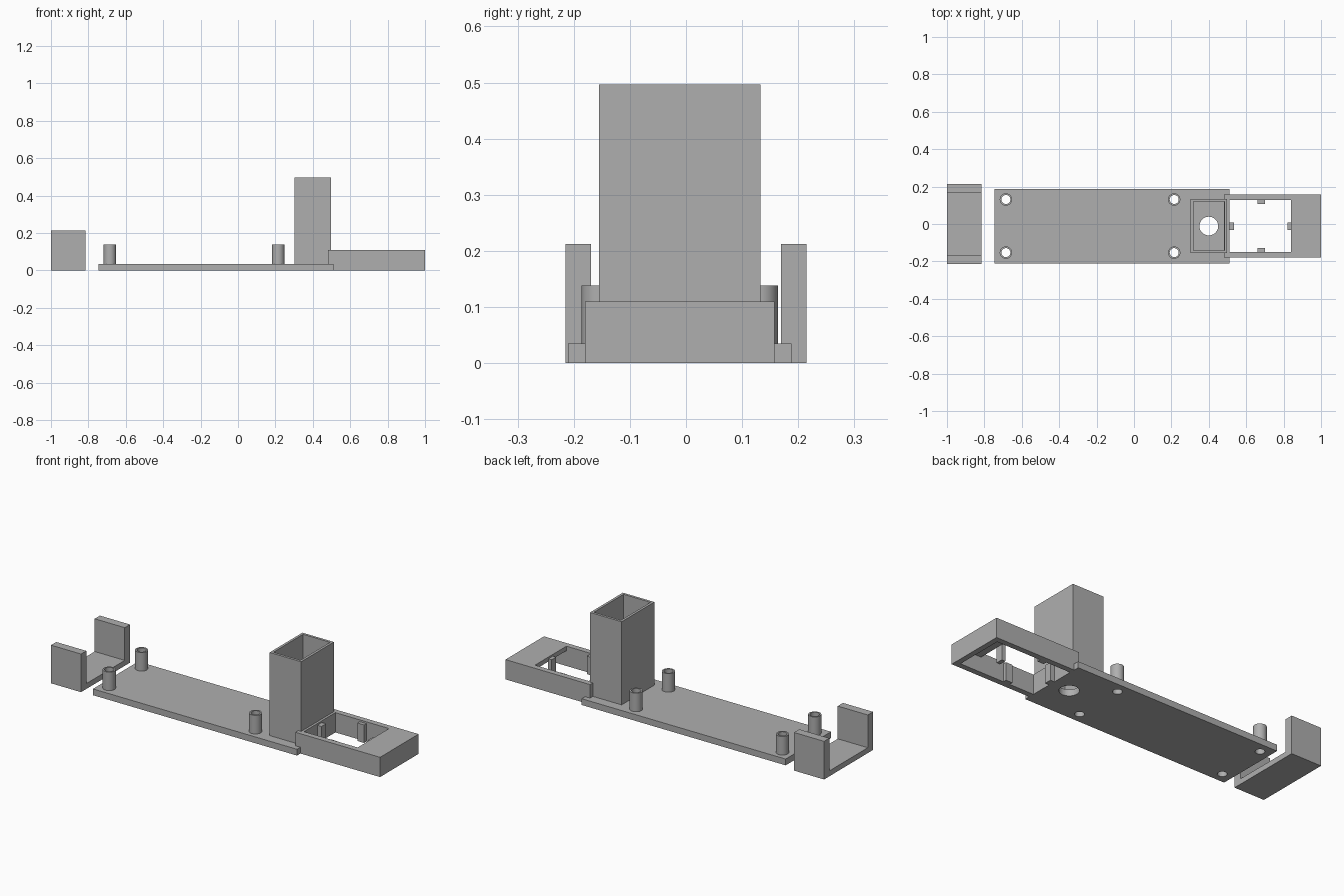
import bpy
import math

cube = bpy.data.objects.get("Cube")
if cube:
    bpy.data.objects.remove(cube, do_unlink=True)

grey = bpy.data.materials.new("plain grey")
grey.use_nodes = True
colour = (0.43, 0.43, 0.43, 1)
grey.diffuse_color = colour
grey.node_tree.nodes["Principled BSDF"].inputs["Base Color"].default_value = colour

MID_Y = -0.011  # centre line of the plate, tower and frame


def box(name, x, y, z):
    """Box from (low, high) pairs on each axis."""
    spans = (x, y, z)
    bpy.ops.mesh.primitive_cube_add(size=1, location=[(a + b) / 2 for a, b in spans])
    ob = bpy.context.object
    ob.name = name
    ob.scale = [b - a for a, b in spans]
    bpy.ops.object.transform_apply(location=False, rotation=False, scale=True)
    ob.data.materials.append(grey)
    return ob


def cylinder(name, x, y, radius, z):
    bpy.ops.mesh.primitive_cylinder_add(vertices=48, radius=radius, depth=z[1] - z[0],
                                        location=(x, y, (z[0] + z[1]) / 2))
    ob = bpy.context.object
    ob.name = name
    ob.data.materials.append(grey)
    return ob


def cut(target, *cutters):
    """Subtract each cutter and throw it away."""
    for cutter in cutters:
        mod = target.modifiers.new("cut", 'BOOLEAN')
        mod.object = cutter
        mod.solver = 'EXACT'
        bpy.context.view_layer.objects.active = target
        bpy.ops.object.modifier_apply(modifier=mod.name)
        bpy.data.objects.remove(cutter, do_unlink=True)


def around(half):
    return (MID_Y - half, MID_Y + half)


# Base plate with a round opening under the tower
base = box("base_plate", (-0.745, 0.51), around(0.199), (0, 0.035))
cut(base, cylinder("cutter", 0.4, MID_Y, 0.05, (-0.1, 0.1)))

# Hollow mounting pegs, bored right through the plate
for end, x in (("right", -0.685), ("left", 0.215)):
    for side, y in (("front", MID_Y - 0.142), ("back", MID_Y + 0.142)):
        peg = cylinder(f"{side}_{end}_peg", x, y, 0.033, (0.035, 0.138))
        for part in (peg, base):
            cut(part, cylinder("cutter", x, y, 0.024, (-0.1, 0.3)))
        bpy.ops.object.select_all(action='DESELECT')
        peg.select_set(True)
        bpy.context.view_layer.objects.active = peg
        bpy.ops.object.shade_smooth_by_angle(angle=math.radians(30))

# Tall open square tower
tower = box("tower", (0.303, 0.497), around(0.144), (0.035, 0.497))
cut(tower, box("cutter", (0.317, 0.483), around(0.13), (-0.1, 0.6)))

# End frame: window through the top, hollow under the end deck
frame = box("end_frame", (0.48, 1.0), around(0.169), (0, 0.11))
cut(frame,
    box("cutter", (0.51, 0.97), around(0.138), (-0.1, 0.085)),
    box("cutter", (0.51, 0.84), around(0.138), (-0.2, 0.2)))

# Small ribs in the middle of each window side
rib_z = (0, 0.1)
box("inner_rib", (0.505, 0.535), around(0.02), rib_z)
box("outer_rib", (0.82, 0.842), around(0.02), rib_z)
for name, sign in (("front_rib", -1), ("back_rib", 1)):
    y = sorted((MID_Y + sign * 0.118, MID_Y + sign * 0.142))
    box(name, (0.66, 0.70), y, rib_z)

# Separate U-shaped bracket
bracket = box("bracket", (-1.0, -0.815), (-0.215, 0.215), (0, 0.212))
cut(bracket, box("cutter", (-1.1, -0.7), (-0.169, 0.169), (0.03, 0.4)))
